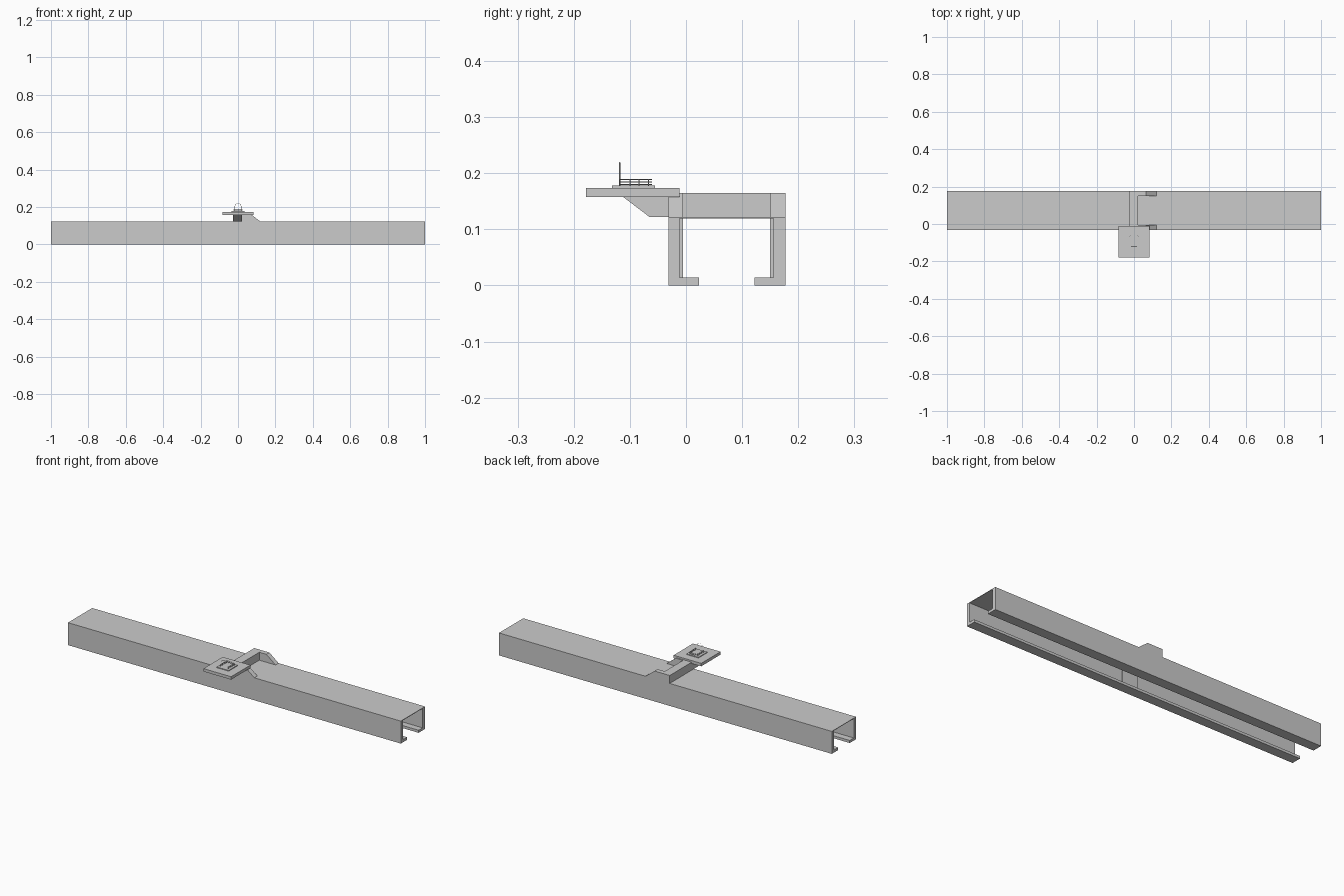
import bpy, bmesh, math
from mathutils import Vector

if "Cube" in bpy.data.objects:
    bpy.data.objects.remove(bpy.data.objects["Cube"])


def prism(name, pts, axis, a, b):
    """Extrude a 2D profile; axis 'x' takes (y,z), 'y' takes (x,z), 'z' takes (x,y)."""
    def place(p, t):
        return {'x': (t, p[0], p[1]), 'y': (p[0], t, p[1]), 'z': (p[0], p[1], t)}[axis]
    bm = bmesh.new()
    face = bm.faces.new([bm.verts.new(place(p, a)) for p in pts])
    out = bmesh.ops.extrude_face_region(bm, geom=[face])
    moved = [v for v in out['geom'] if isinstance(v, bmesh.types.BMVert)]
    bmesh.ops.translate(bm, verts=moved, vec=Vector(place((0, 0), b - a)))
    bmesh.ops.recalc_face_normals(bm, faces=bm.faces)
    me = bpy.data.meshes.new(name)
    bm.to_mesh(me)
    bm.free()
    ob = bpy.data.objects.new(name, me)
    bpy.context.collection.objects.link(ob)
    return ob


def box(name, x0, x1, y0, y1, z0, z1):
    return prism(name, [(x0, y0), (x1, y0), (x1, y1), (x0, y1)], 'z', z0, z1)


def wire(name, pts, r=0.0008):
    cu = bpy.data.curves.new(name, 'CURVE')
    cu.dimensions = '3D'
    cu.bevel_depth = r
    cu.bevel_resolution = 0
    cu.use_fill_caps = True
    sp = cu.splines.new('POLY')
    sp.points.add(len(pts) - 1)
    for p, co in zip(sp.points, pts):
        p.co = (*co, 1)
    ob = bpy.data.objects.new(name, cu)
    bpy.context.collection.objects.link(ob)
    return ob


# long channel with inward lips
yf, yb, h = -0.031, 0.177, 0.122
prism("channel_rail", [(yf, 0), (0.023, 0), (0.023, 0.014), (-0.012, 0.014), (-0.012, 0.119),
      (0.156, 0.119), (0.156, 0.014), (0.122, 0.014), (0.122, 0), (yb, 0), (yb, h), (yf, h)],
      'x', -1, 1)

# clip legs inside the channel
for tag, y0, y1 in (("front", -0.012, -0.005), ("back", 0.150, 0.156)):
    box("clip_leg_" + tag, -0.026, 0.065, y0, y1, 0.014, 0.119)

# crossbar and its two sloping side arms
box("crossbar", -0.026, 0.022, yf, yb, h, 0.165)
for tag, y0, y1 in (("front", yf, -0.005), ("back", 0.151, yb)):
    prism("bracket_arm_" + tag, [(0.022, h), (0.12, h), (0.065, 0.165), (0.022, 0.165)], 'y', y0, y1)

# tapered cantilever and platform
prism("cantilever", [(yf, h), (-0.065, h), (-0.115, 0.16), (yf, 0.16)], 'x', -0.026, 0.022)
box("platform", -0.083, 0.083, yf - 0.147, -0.012, 0.158, 0.174)

# small fixture: pad and wire cage
box("fixture_pad", -0.036, 0.036, -0.132, -0.055, 0.174, 0.178)
w, y0, y1 = 0.024, -0.118, -0.061
for i, z in enumerate((0.180, 0.184, 0.189)):
    wire(f"cage_rail_{i}", [(-w, y0, z), (-w, y1 - 0.006, z), (-w + 0.006, y1, z),
                            (w - 0.006, y1, z), (w, y1 - 0.006, z), (w, y0, z)])
for s in (-1, 1):
    for i, y in enumerate((y0, -0.1, -0.084, -0.067)):
        wire(f"cage_post_{i}_{'right' if s > 0 else 'left'}", [(s * w, y, 0.178), (s * w, y, 0.189)])

# arched hoop at the open end of the cage
arc = [(0.017 * math.cos(t), y0, 0.203 + 0.016 * math.sin(t))
       for t in (math.pi * i / 10 for i in range(11))]
wire("hoop", [(0.017, y0, 0.178)] + arc + [(-0.017, y0, 0.178)], 0.001)
